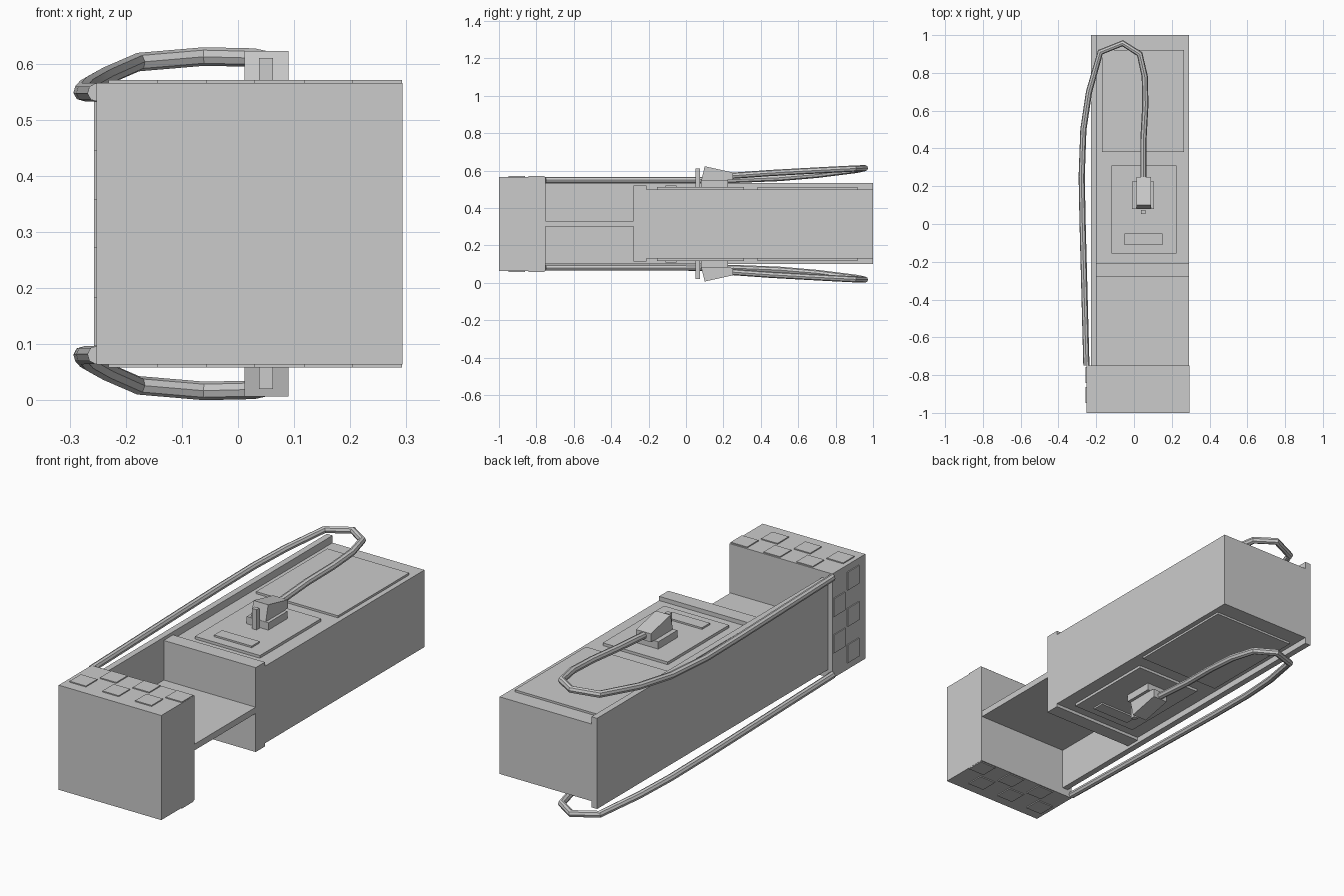
import bpy
import bmesh
from mathutils import Vector

cube = bpy.data.objects.get("Cube")
if cube:
    bpy.data.objects.remove(cube, do_unlink=True)

MID = 0.315  # height of the plane that the upper and lower halves share

grey = bpy.data.materials.new("plain_grey")
grey.use_nodes = True
COLOUR = (0.6, 0.6, 0.6, 1)
grey.diffuse_color = COLOUR
grey.node_tree.nodes["Principled BSDF"].inputs["Base Color"].default_value = COLOUR


def finish(obj, mirrored):
    """Place on the middle plane, colour, and optionally mirror downwards."""
    obj.location.z = MID
    if not obj.data.materials:
        obj.data.materials.append(grey)
    if mirrored:
        mod = obj.modifiers.new("mirror_below", "MIRROR")
        mod.use_axis = (False, False, True)
        mod.use_mirror_merge = False
    return obj


def mesh_object(name, bm, mirrored):
    bmesh.ops.recalc_face_normals(bm, faces=bm.faces[:])
    mesh = bpy.data.meshes.new(name)
    bm.to_mesh(mesh)
    bm.free()
    obj = bpy.data.objects.new(name, mesh)
    bpy.context.collection.objects.link(obj)
    return finish(obj, mirrored)


def add_box(bm, x, y, z):
    verts = bmesh.ops.create_cube(bm, size=1)["verts"]
    for v in verts:
        v.co = Vector([r[0] + (c + 0.5) * (r[1] - r[0]) for r, c in zip((x, y, z), v.co)])
        v.co.z -= MID


def box(name, x, y, z, mirrored=False):
    bm = bmesh.new()
    add_box(bm, x, y, z)
    return mesh_object(name, bm, mirrored)


# Main structure
box("front_block", (-0.252, 0.293), (-1, -0.75), (0.064, 0.566))
box("side_wall", (-0.228, -0.198), (-0.75, 1), (0.1, 0.535))
box("shelf", (-0.2, 0.29), (-0.75, -0.28), (0.3, 0.33))
box("main_body", (-0.2, 0.29), (-0.25, 1), (0.13, 0.5))
box("body_collar", (-0.2, 0.29), (-0.28, -0.21), (0.115, 0.52))

# Raised panels on top and underneath
box("rear_panel", (-0.17, 0.265), (0.38, 0.92), (0.49, 0.51), True)
box("middle_panel", (-0.12, 0.225), (-0.155, 0.31), (0.49, 0.513), True)
box("small_plate", (-0.05, 0.15), (-0.11, -0.05), (0.5, 0.521), True)

# Connector: base, wedge-shaped plug and latch
box("connector_base", (-0.01, 0.105), (0.08, 0.225), (0.5, 0.548), True)
box("connector_latch", (0.037, 0.062), (0.052, 0.074), (0.5, 0.61), True)
bm = bmesh.new()
profile = [(0.08, 0.54), (0.1, 0.623), (0.25, 0.59), (0.25, 0.55)]
face = bm.faces.new([bm.verts.new((0.012, y, z - MID)) for y, z in profile])
swept = bmesh.ops.extrude_face_region(bm, geom=[face])["geom"]
for v in swept:
    if isinstance(v, bmesh.types.BMVert):
        v.co.x = 0.09
mesh_object("connector_plug", bm, True)

# Staggered square plates around the front block
TILE = 0.0872
ROWS = ((-0.842, -0.756), (-0.948, -0.862))
bm = bmesh.new()
for i in range(6):
    x0 = -0.231 + i * TILE
    add_box(bm, (x0, x0 + TILE), ROWS[(i + 1) % 2], (0.56, 0.571))
mesh_object("top_tiles", bm, True)
bm = bmesh.new()
for i in range(5):
    z0 = MID + (i - 2.5) * TILE
    add_box(bm, (-0.257, -0.245), ROWS[(i + 1) % 2], (z0, z0 + TILE))
mesh_object("side_tiles", bm, False)

# Cable looping from the connector back along the side wall
path = [(0.05, 0.24, 0.572), (0.05, 0.45, 0.587), (0.06, 0.63, 0.597),
        (0.057, 0.78, 0.605), (0.03, 0.9, 0.611), (-0.06, 0.957, 0.613),
        (-0.178, 0.91, 0.603), (-0.238, 0.7, 0.577), (-0.268, 0.5, 0.56),
        (-0.277, 0.25, 0.55), (-0.272, 0, 0.549), (-0.252, -0.75, 0.549)]
curve = bpy.data.curves.new("cable", "CURVE")
curve.dimensions = "3D"
curve.bevel_depth = 0.0165
curve.bevel_resolution = 2
curve.use_fill_caps = True
spline = curve.splines.new("POLY")
spline.points.add(len(path) - 1)
for point, (x, y, z) in zip(spline.points, path):
    point.co = (x, y, z - MID, 1)
cable = bpy.data.objects.new("cable", curve)
bpy.context.collection.objects.link(cable)
finish(cable, False)
bpy.ops.object.select_all(action="DESELECT")
cable.select_set(True)
bpy.context.view_layer.objects.active = cable
bpy.ops.object.convert(target="MESH")
cable = bpy.context.view_layer.objects.active
bpy.ops.object.shade_smooth_by_angle()
finish(cable, True)
